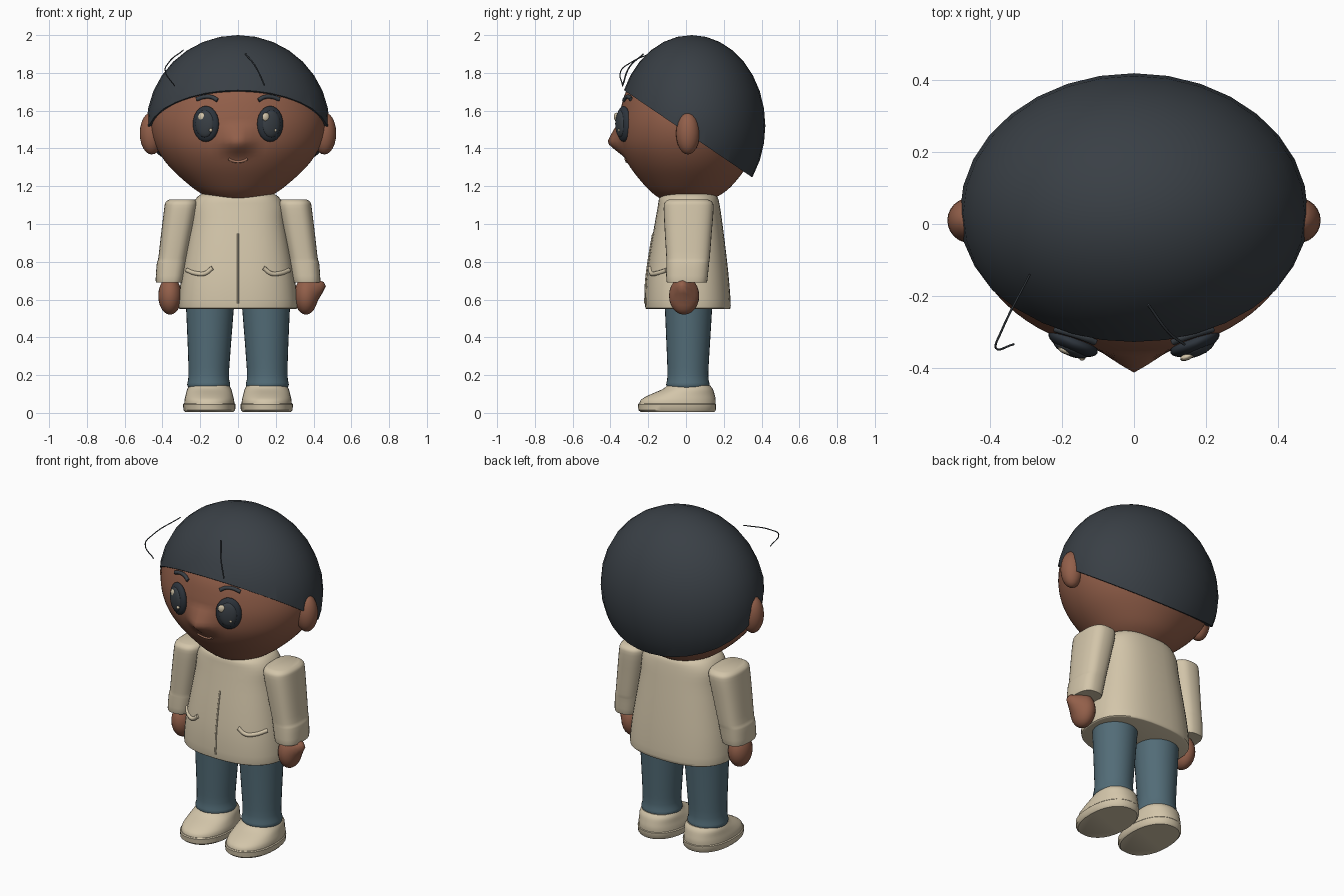
import bpy, bmesh, math
from mathutils import Vector, Matrix
from mathutils.bvhtree import BVHTree

if "Cube" in bpy.data.objects:
    bpy.data.objects.remove(bpy.data.objects["Cube"])


def material(name, r, g, b):
    m = bpy.data.materials.new(name)
    m.use_nodes = True
    m.diffuse_color = (r, g, b, 1)
    m.node_tree.nodes["Principled BSDF"].inputs["Base Color"].default_value = (r, g, b, 1)
    return m


SKIN = material("brown skin", .29, .115, .068)
HAIR = material("charcoal hair", .041, .050, .060)
EYE = material("dark eye", .026, .034, .045)
CLOTH = material("cream cloth", .65, .56, .40)
DENIM = material("teal denim", .085, .15, .185)
LIP = material("pale lip", .40, .19, .12)


def finish(name, bm, mat, angle=40):
    bmesh.ops.recalc_face_normals(bm, faces=bm.faces)
    me = bpy.data.meshes.new(name)
    bm.to_mesh(me)
    bm.free()
    me.materials.append(mat)
    me.shade_smooth()
    me.set_sharp_from_angle(angle=math.radians(angle))
    ob = bpy.data.objects.new(name, me)
    bpy.context.collection.objects.link(ob)
    return ob


def smooth_rings(rings, sub):
    """Catmull-Rom resampling of the cross-section list."""
    p = [Vector(r) for r in rings]
    p = [p[0]] + p + [p[-1]]
    out = []
    for a, b, c, d in zip(p, p[1:], p[2:], p[3:]):
        for k in range(sub):
            t = k / sub
            out.append((b * 2 + (c - a) * t + (a * 2 - b * 5 + c * 4 - d) * t * t
                        + (b * 3 - a - c * 3 + d) * t ** 3) * .5)
    return out + [p[-1]]


def loft(rings, seg=32, power=2.0, sub=3, side=1):
    """Rings are (z, centre x, half width, front y, back y)."""
    bm = bmesh.new()
    rows = []
    for z, cx, rx, y0, y1 in smooth_rings(rings, sub):
        row = []
        for i in range(seg):
            a = math.tau * i / seg
            c, s = math.cos(a), math.sin(a)
            u = math.copysign(abs(c) ** (2 / power), c)
            v = math.copysign(abs(s) ** (2 / power), s)
            row.append(bm.verts.new((side * (cx + rx * u), (y0 + y1) / 2 + (y1 - y0) / 2 * v, z)))
        rows.append(row)
    for lo, hi in zip(rows, rows[1:]):
        for i in range(seg):
            j = (i + 1) % seg
            bm.faces.new((lo[i], lo[j], hi[j], hi[i]))
    bm.faces.new(rows[0])
    bm.faces.new(rows[-1])
    return bm


def ball(centre, radii, turn=0, seg=24):
    bm = bmesh.new()
    m = Matrix.Translation(centre) @ Matrix.Rotation(turn, 4, 'Z') @ Matrix.Diagonal((*radii, 1))
    bmesh.ops.create_uvsphere(bm, u_segments=seg, v_segments=seg // 2, radius=1, matrix=m)
    return bm


def tube(name, points, radius, mat):
    cu = bpy.data.curves.new(name, 'CURVE')
    cu.dimensions = '3D'
    cu.bevel_depth = radius
    cu.bevel_resolution = 2
    cu.resolution_u = 6
    cu.use_fill_caps = True
    sp = cu.splines.new('BEZIER')
    sp.bezier_points.add(len(points) - 1)
    for bp, p in zip(sp.bezier_points, points):
        bp.co = p
        bp.handle_left_type = bp.handle_right_type = 'AUTO'
    cu.materials.append(mat)
    ob = bpy.data.objects.new(name, cu)
    bpy.context.collection.objects.link(ob)


def on_front(tree, x, z):
    """Point on the front of a surface at the given x and z."""
    return tree.ray_cast(Vector((x, -2, z)), Vector((0, 1, 0)))[0]


# Head with a pointed nose
bm = loft([(1.12, 0, .10, -.11, .11), (1.15, 0, .175, -.16, .175), (1.2, 0, .25, -.215, .24),
           (1.3, 0, .36, -.295, .32), (1.4, 0, .43, -.345, .37), (1.5, 0, .463, -.358, .39),
           (1.6, 0, .463, -.347, .395), (1.7, 0, .43, -.318, .37), (1.8, 0, .365, -.25, .31),
           (1.9, 0, .24, -.15, .2)], seg=72, sub=5)
for v in bm.verts:
    if v.co.y < 0:
        reach = .11 if v.co.z > 1.43 else .075
        lift = max(0, 1 - abs(v.co.z - 1.43) / reach)
        v.co.y -= .066 * lift * max(0, 1 - abs(v.co.x) / .11)
face_tree = BVHTree.FromBMesh(bm)
finish("head", bm, SKIN, 60)

# Hair cap, cut on a slope from fringe to nape
bm = ball((0, .03, 1.52), (.485, .39, .48), seg=32)
cut = bmesh.ops.bisect_plane(bm, geom=bm.verts[:] + bm.edges[:] + bm.faces[:],
                             plane_co=(0, 0, 1.485), plane_no=(0, .68, 1), clear_inner=True)
bmesh.ops.holes_fill(bm, edges=[e for e in bm.edges if e.is_boundary])
finish("hair_cap", bm, HAIR)

# Loose strands
tube("right_strand", [(-.29, -.14, 1.92), (-.37, -.30, 1.85), (-.385, -.345, 1.81),
                      (-.335, -.335, 1.73)], .003, HAIR)
tube("front_strand", [(.04, -.225, 1.9), (.095, -.30, 1.83), (.14, -.335, 1.735)], .004, HAIR)

# Face details and ears
for s, label in ((1, "left"), (-1, "right")):
    p = on_front(face_tree, s * .17, 1.53)
    finish(label + "_eye", ball(p, (.074, .03, .095), s * .4), EYE)
    q = p + Vector((s * .006, -.016, 0))
    finish(label + "_iris", ball(q, (.052, .021, .072), s * .4), HAIR)
    for dx, dz, r in ((-.022, .037, .021), (.026, -.033, .009)):
        h = p + Vector((dx, -.030 + s * dx * .4, dz))
        finish(label + "_eye_glint", ball(h, (r, .010, r * 1.1), s * .4, 12), CLOTH)
    brow = [on_front(face_tree, s * x, z) + Vector((0, -.004, 0))
            for x, z in ((.108, 1.655), (.14, 1.672), (.18, 1.673), (.22, 1.66))]
    tube(label + "_brow", brow, .011, HAIR)
    finish(label + "_ear", ball((s * .457, .01, 1.48), (.063, .063, .112)), SKIN)
tube("mouth", [on_front(face_tree, x, z) for x, z in
               ((-.05, 1.345), (-.025, 1.333), (0, 1.33), (.025, 1.333), (.05, 1.345))], .007, LIP)

# Jacket
bm = loft([(.55, 0, .305, -.208, .23), (.57, 0, .315, -.217, .237), (.7, 0, .303, -.212, .228),
           (.85, 0, .278, -.192, .212), (1.0, 0, .253, -.166, .193), (1.09, 0, .245, -.15, .18),
           (1.14, 0, .218, -.14, .168), (1.16, 0, .19, -.11, .145)], seg=40, power=2.5)
coat_tree = BVHTree.FromBMesh(bm)
finish("jacket_body", bm, CLOTH)
tube("jacket_seam", [on_front(coat_tree, 0, z) for z in (.58, .7, .82, .95)], .005, CLOTH)

for s, label in ((1, "left"), (-1, "right")):
    pocket = [on_front(coat_tree, s * x, z) for x, z in
              ((.135, .768), (.175, .738), (.22, .738), (.27, .755))]
    tube(label + "_pocket", pocket, .012, CLOTH)

    # Sleeve
    bm = loft([(.69, .362, .066, -.095, .105), (.70, .362, .074, -.104, .113),
               (.79, .351, .079, -.104, .122), (.82, .345, .077, -.104, .126),
               (.95, .324, .083, -.112, .136), (1.08, .303, .088, -.118, .146),
               (1.115, .30, .084, -.112, .14), (1.13, .297, .066, -.09, .115)],
              power=2.7, side=s)
    finish(label + "_sleeve", bm, CLOTH)

    # Hand, with the thumb drawn out on the left one
    c = Vector((s * .36, -.01, .62))
    bm = ball(c, (.062, .08, .1))
    if s > 0:
        thumb = Vector((.87, -.1, .48)).normalized()
        for v in bm.verts:
            v.co += thumb * .055 * max(0, (v.co - c).normalized().dot(thumb)) ** 5
    finish(label + "_hand", bm, SKIN, 80)

    # Trouser leg
    bm = loft([(.13, .155, .105, -.095, .115), (.15, .155, .114, -.105, .125),
               (.20, .155, .107, -.098, .118), (.35, .152, .114, -.103, .126),
               (.58, .148, .128, -.113, .14)], side=s)
    finish(label + "_trouser_leg", bm, DENIM)

    # Shoe: sole and rounded upper
    bm = loft([(.005, .152, .128, -.24, .15), (.015, .152, .137, -.252, .158),
               (.045, .152, .139, -.255, .16), (.05, .152, .134, -.25, .156)],
              power=2.2, sub=1, side=s)
    finish(label + "_shoe_sole", bm, CLOTH)
    bm = loft([(.045, .152, .133, -.248, .157), (.07, .152, .131, -.238, .157),
               (.095, .152, .125, -.195, .152), (.125, .152, .117, -.125, .143),
               (.145, .152, .106, -.1, .128)], power=2.2, side=s)
    finish(label + "_shoe_upper", bm, CLOTH)
